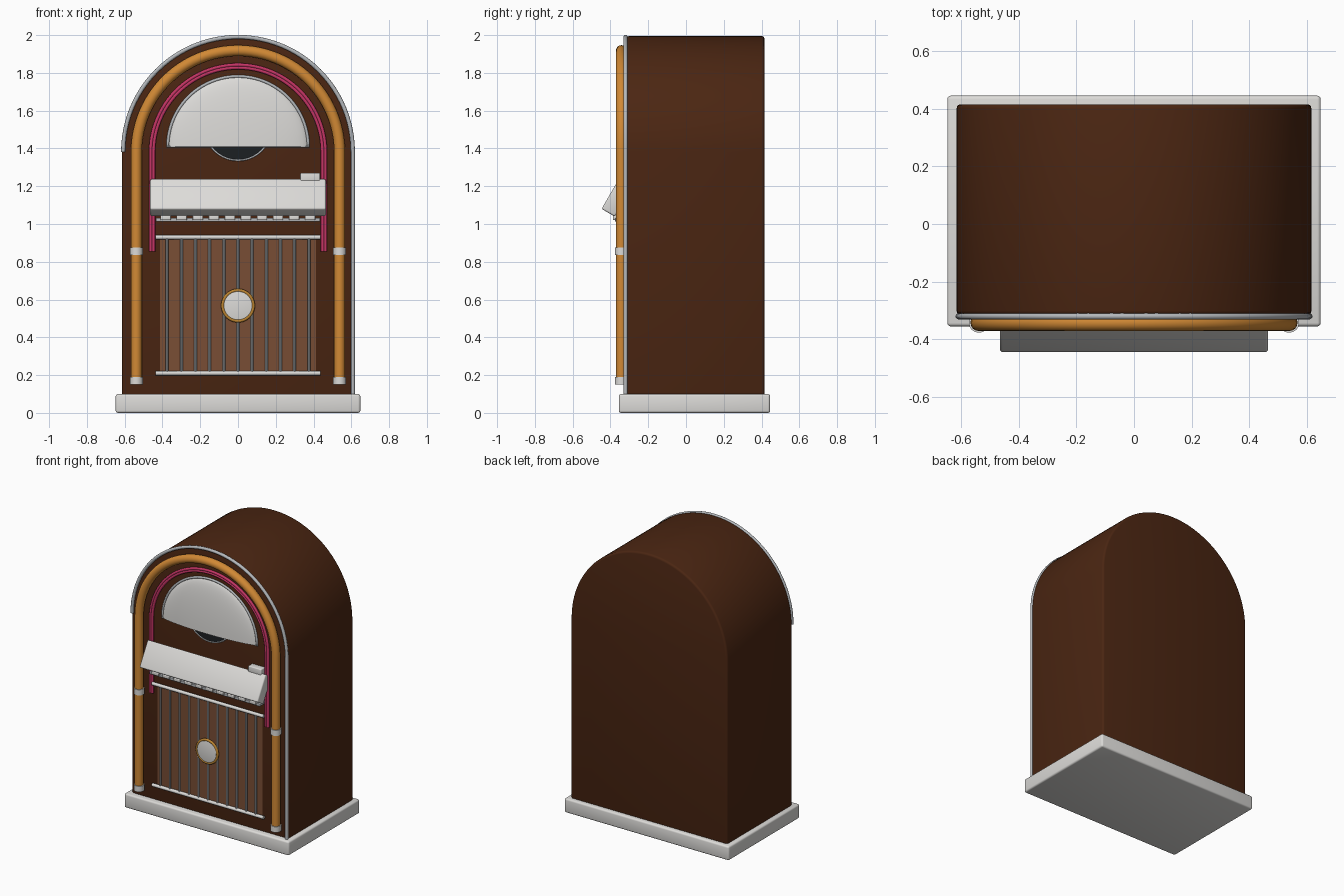
import bpy, bmesh, math
from mathutils import Matrix, Vector

if "Cube" in bpy.data.objects:
    bpy.data.objects.remove(bpy.data.objects["Cube"])


def mat(name, r, g, b):
    m = bpy.data.materials.new(name)
    m.diffuse_color = (r, g, b, 1)
    m.use_nodes = True
    m.node_tree.nodes["Principled BSDF"].inputs["Base Color"].default_value = m.diffuse_color
    return m


WOOD = mat("dark wood", 0.07, 0.019, 0.006)
CHROME = mat("pale chrome", 0.72, 0.71, 0.69)
STEEL = mat("steel", 0.46, 0.48, 0.50)
AMBER = mat("amber", 0.64, 0.25, 0.035)
PINK = mat("pink", 0.56, 0.035, 0.13)
CLOTH = mat("brown grille cloth", 0.19, 0.075, 0.035)
BLACK = mat("black vinyl", 0.012, 0.014, 0.016)
GOLD = mat("gold", 0.50, 0.23, 0.03)


def finish(name, bm, material, bevel=0.0):
    """Bevel hard edges, turn a bmesh into an object and smooth it by angle."""
    bmesh.ops.recalc_face_normals(bm, faces=bm.faces)
    if bevel:
        hard = [e for e in bm.edges if len(e.link_faces) == 2 and e.calc_face_angle() > 0.6]
        bmesh.ops.bevel(bm, geom=hard, offset=bevel, segments=3, profile=0.5, affect='EDGES')
    me = bpy.data.meshes.new(name)
    bm.to_mesh(me)
    bm.free()
    me.materials.append(material)
    ob = bpy.data.objects.new(name, me)
    bpy.context.collection.objects.link(ob)
    smooth(ob)
    return ob


def smooth(ob):
    bpy.ops.object.select_all(action='DESELECT')
    ob.select_set(True)
    bpy.context.view_layer.objects.active = ob
    bpy.ops.object.shade_smooth_by_angle(angle=math.radians(35))


def box(name, centre, size, material, bevel=0.0, tilt=0.0):
    bm = bmesh.new()
    bmesh.ops.create_cube(bm, size=1)
    bmesh.ops.scale(bm, vec=size, verts=bm.verts)
    m = Matrix.Translation(centre) @ Matrix.Rotation(tilt, 4, 'X')
    bmesh.ops.transform(bm, matrix=m, verts=bm.verts)
    return finish(name, bm, material, bevel)


def prism(name, pts, y0, y1, material, bevel=0.0):
    """Extrude an (x, z) outline from y0 to y1."""
    bm = bmesh.new()
    f = bm.faces.new([bm.verts.new((x, y0, z)) for x, z in pts])
    r = bmesh.ops.extrude_face_region(bm, geom=[f])
    vs = [v for v in r['geom'] if isinstance(v, bmesh.types.BMVert)]
    bmesh.ops.translate(bm, vec=(0, y1 - y0, 0), verts=vs)
    return finish(name, bm, material, bevel)


def tube(name, pts, y, radius, material, closed=False, res=4):
    """Round tube along an (x, z) path."""
    cu = bpy.data.curves.new(name, 'CURVE')
    cu.dimensions = '3D'
    cu.bevel_depth = radius
    cu.bevel_resolution = res
    cu.use_fill_caps = True
    sp = cu.splines.new('POLY')
    sp.points.add(len(pts) - 1)
    for p, (x, z) in zip(sp.points, pts):
        p.co = (x, y, z, 1)
    sp.use_cyclic_u = closed
    cu.materials.append(material)
    ob = bpy.data.objects.new(name, cu)
    bpy.context.collection.objects.link(ob)
    bpy.ops.object.select_all(action='DESELECT')
    ob.select_set(True)
    bpy.context.view_layer.objects.active = ob
    bpy.ops.object.convert(target='MESH')
    smooth(bpy.context.object)


def arc(r, cz, a0=180, a1=0, n=48):
    return [(r * math.cos(math.radians(a0 + (a1 - a0) * i / n)),
             cz + r * math.sin(math.radians(a0 + (a1 - a0) * i / n))) for i in range(n + 1)]


def circle(r, cz, n=40):
    return arc(r, cz, 360, 0, n)[:-1]


AZ = 1.38   # height where the arches start

# cabinet and plinth
prism("cabinet", [(-0.615, 0.09)] + arc(0.615, AZ, n=64) + [(0.615, 0.09)],
      -0.315, 0.415, WOOD, 0.014)
box("plinth", (0, 0.045, 0.05), (1.295, 0.80, 0.10), CHROME, 0.012)

# edge trim: over the arch, then down the right side only
tube("edge_trim", arc(0.608, AZ + 0.002) + [(0.608, 0.10)], -0.32, 0.011, STEEL)

# amber tube arch with collars, pink tube arch inside it
tube("amber_tube", [(-0.538, 0.16)] + arc(0.538, AZ) + [(0.538, 0.16)], -0.342, 0.029, AMBER, res=6)
for side, s in (("left", -1), ("right", 1)):
    for level, z in (("upper", 0.856), ("lower", 0.17)):
        tube(f"{level}_collar_{side}", [(s * 0.538, z - 0.02), (s * 0.538, z + 0.02)],
             -0.342, 0.035, CHROME, res=6)
for name, r in (("outer_pink_tube", 0.4625), ("inner_pink_tube", 0.4475)):
    tube(name, [(-r, 0.855)] + arc(r, AZ) + [(r, 0.855)], -0.323, 0.0095, PINK)

# domed half-round window, cut flat along its lower edge
bm = bmesh.new()
bmesh.ops.create_uvsphere(bm, u_segments=48, v_segments=32, radius=0.37)
bmesh.ops.bisect_plane(bm, geom=bm.verts[:] + bm.edges[:] + bm.faces[:], dist=1e-5,
                       plane_co=(0, 0, 0), plane_no=(0, 0, -1), clear_outer=True)
bmesh.ops.holes_fill(bm, edges=[e for e in bm.edges if e.is_boundary])
bmesh.ops.scale(bm, vec=(1, 0.13, 1), verts=bm.verts)
bmesh.ops.translate(bm, vec=(0, -0.312, 1.41), verts=bm.verts)
finish("domed_window", bm, CHROME)
tube("window_frame", arc(0.372, 1.41), -0.317, 0.008, STEEL, closed=True)

# record peeking out below the window
prism("record", circle(0.178, 1.515), -0.318, -0.31, BLACK)
tube("record_rim", circle(0.178, 1.515), -0.317, 0.005, STEEL, closed=True)

# sloping selector panel, button row and coin slot
box("selector_panel", (0, -0.365, 1.14), (0.93, 0.082, 0.186), CHROME, 0.009, math.radians(-30))
box("button_rail", (0, -0.345, 1.022), (0.87, 0.06, 0.02), STEEL, 0.004)
for i in range(10):
    box(f"button_{i + 1}", (-0.383 + 0.085 * i, -0.372, 1.033), (0.055, 0.03, 0.026), CHROME, 0.005)
box("coin_slot", (0.382, -0.335, 1.245), (0.105, 0.05, 0.05), CHROME, 0.006)

# gently bowed grille cloth
bm = bmesh.new()
n = 24
front = []
for i in range(n + 1):
    t = -1 + 2 * i / n
    front.append((0.412 * t, -0.316 - 0.018 * (1 - t * t)))
ring = front + [(0.412, -0.30), (-0.412, -0.30)]
f = bm.faces.new([bm.verts.new((x, y, 0.21)) for x, y in ring])
r = bmesh.ops.extrude_face_region(bm, geom=[f])
bmesh.ops.translate(bm, vec=(0, 0, 0.72),
                    verts=[v for v in r['geom'] if isinstance(v, bmesh.types.BMVert)])
finish("grille_cloth", bm, CLOTH)

# grille rails and bars
for name, z in (("top_rail", 0.93), ("bottom_rail", 0.21)):
    tube(name, [(-0.438, z), (0.438, z)], -0.335, 0.012, CHROME)
for i in range(11):
    x = (i - 5) * 0.075
    tube(f"grille_bar_{i + 1}", [(x, 0.21), (x, 0.93)], -0.335, 0.0075, STEEL, res=2)

# round medallion
prism("medallion", circle(0.076, 0.568), -0.352, -0.32, CHROME, 0.003)
tube("medallion_ring", circle(0.081, 0.568), -0.345, 0.009, GOLD, closed=True)
